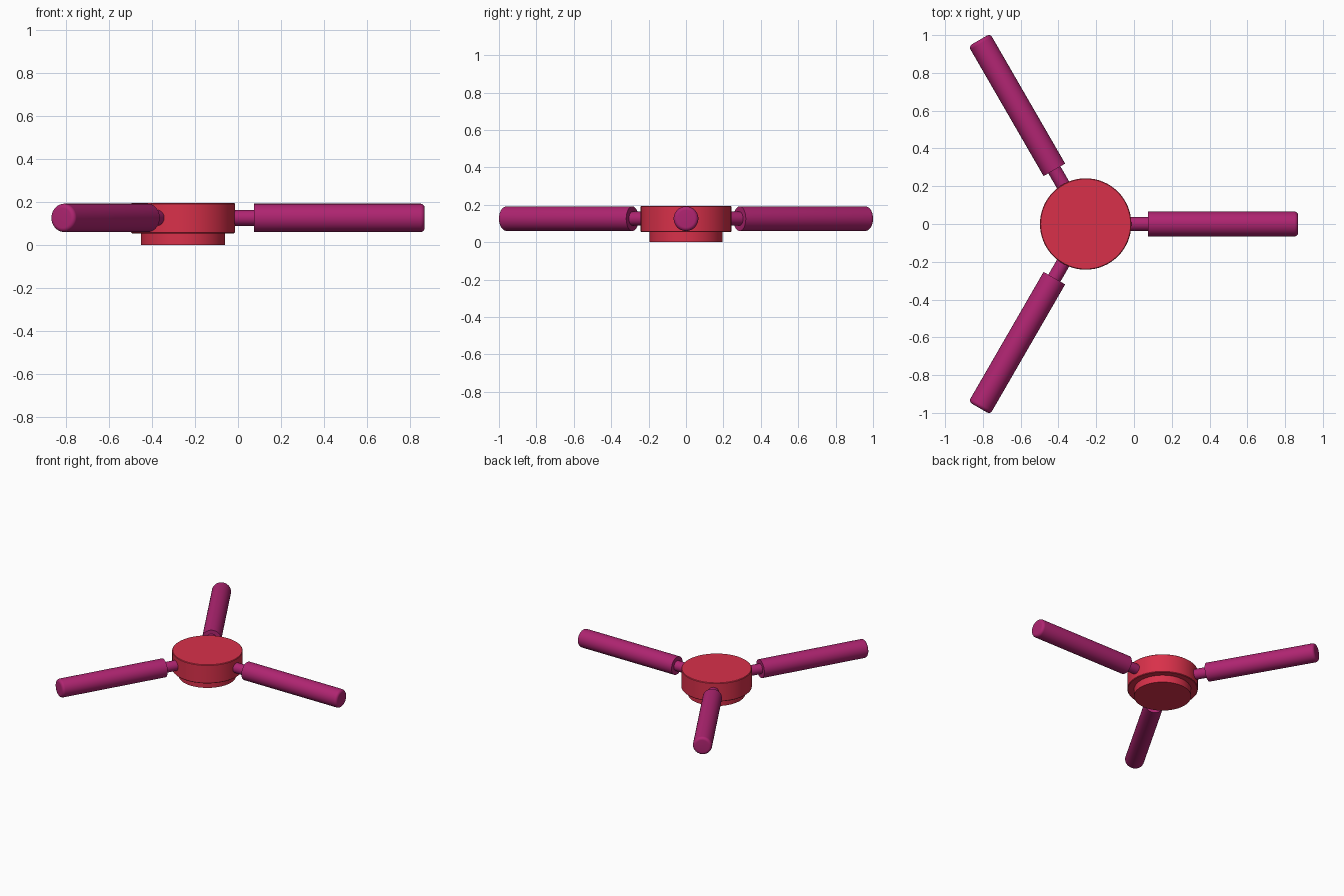
import bpy, math
from mathutils import Matrix, Vector

if "Cube" in bpy.data.objects:
    bpy.data.objects.remove(bpy.data.objects["Cube"])

HUB_X = -0.256   # hub axis
ARM_Z = 0.126    # height of the arm axes


def material(name, rgb):
    m = bpy.data.materials.new(name)
    m.diffuse_color = (*rgb, 1)
    m.use_nodes = True
    m.node_tree.nodes["Principled BSDF"].inputs["Base Color"].default_value = m.diffuse_color
    return m


RED = material("red", (0.69, 0.03, 0.068))
MAGENTA = material("magenta", (0.43, 0.018, 0.165))


def lathe(name, profile, matrix, mat, sides=64):
    """Closed solid turned around local z from (radius, height) points."""
    verts = [(r * math.cos(2 * math.pi * i / sides), r * math.sin(2 * math.pi * i / sides), h)
             for r, h in profile for i in range(sides)]
    faces = [(k * sides + i, k * sides + (i + 1) % sides,
              (k + 1) * sides + (i + 1) % sides, (k + 1) * sides + i)
             for k in range(len(profile) - 1) for i in range(sides)]
    faces.append(tuple(reversed(range(sides))))
    faces.append(tuple(range((len(profile) - 1) * sides, len(profile) * sides)))
    me = bpy.data.meshes.new(name)
    me.from_pydata(verts, [], faces)
    me.materials.append(mat)
    ob = bpy.data.objects.new(name, me)
    bpy.context.collection.objects.link(ob)
    ob.matrix_world = matrix
    bpy.ops.object.select_all(action='DESELECT')
    ob.select_set(True)
    bpy.context.view_layer.objects.active = ob
    bpy.ops.object.shade_smooth_by_angle(angle=math.radians(35))
    return ob


# Hub: wide disc on a narrower base
hub = Matrix.Translation((HUB_X, 0, 0))
lathe("hub", [(0.238, 0.054), (0.242, 0.058), (0.242, 0.191), (0.238, 0.195)], hub, RED)
lathe("hub_base", [(0.196, 0.0), (0.196, 0.056)], hub, RED)

# Three arms: thin stem and thick handle with a rounded outer end
R, L, B = 0.066, 1.125, 0.02
rounded = [(R - B + B * math.cos(t), L - B + B * math.sin(t))
           for t in (math.radians(a) for a in range(0, 91, 15))]
for n in range(3):
    m = (Matrix.Translation((HUB_X, 0, ARM_Z))
         @ Matrix.Rotation(math.radians(120 * n), 4, 'Z')
         @ Matrix.Rotation(math.radians(90), 4, 'Y'))
    lathe(f"stem_{n + 1}", [(0.037, 0.2), (0.037, 0.36)], m, MAGENTA, 32)
    lathe(f"handle_{n + 1}", [(R, 0.331)] + rounded, m, MAGENTA, 48)
